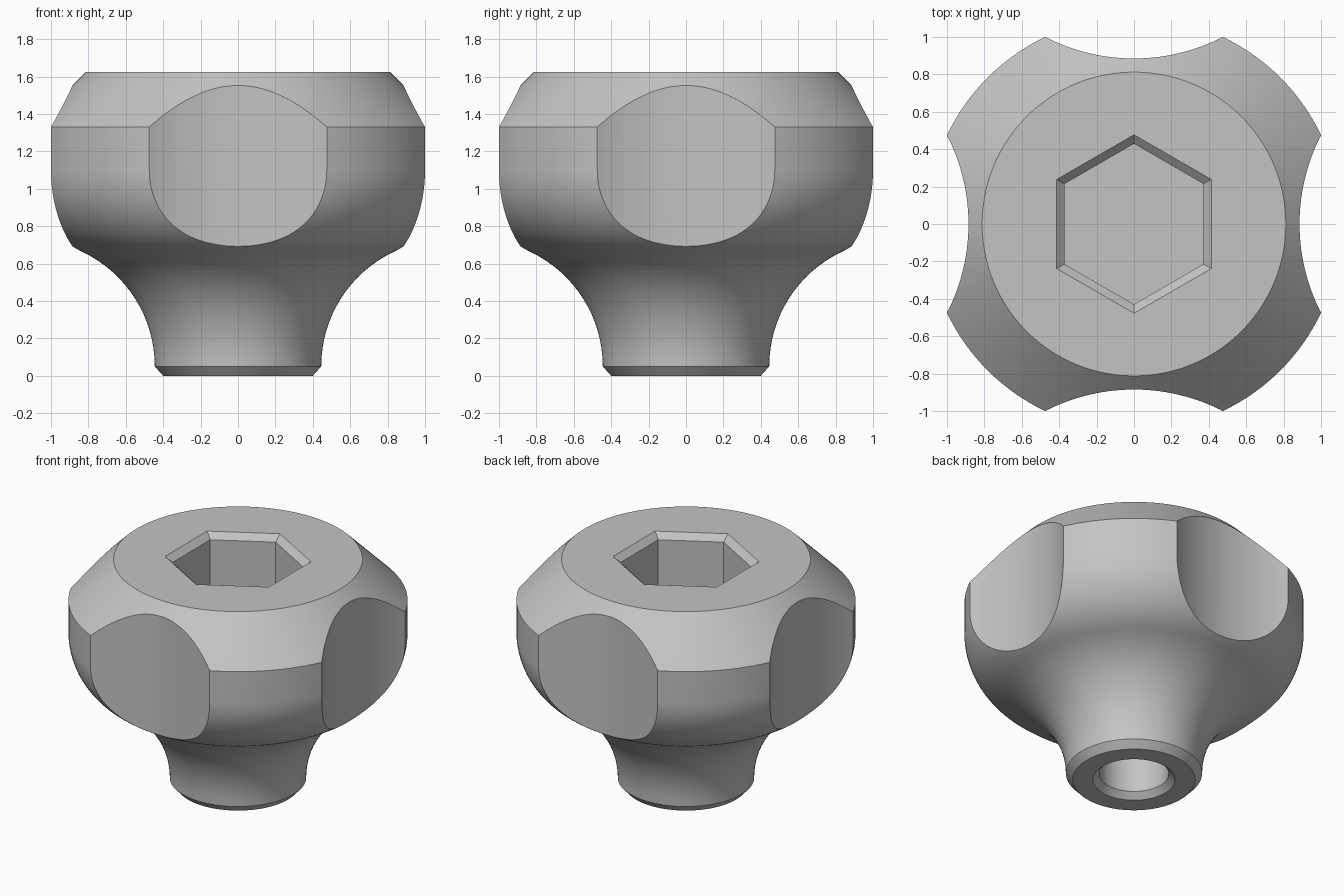
import bpy, bmesh
from math import pi, sin, cos, atan2
from mathutils import Vector

if "Cube" in bpy.data.objects:
    bpy.data.objects.remove(bpy.data.objects["Cube"])

grey = bpy.data.materials.new("light_grey")
grey.use_nodes = True
colour = (0.55, 0.55, 0.55, 1)
grey.diffuse_color = colour
grey.node_tree.nodes["Principled BSDF"].inputs["Base Color"].default_value = colour


def lathe(name, profile, steps, centre=(0, 0, 0)):
    """Revolve (radius, height) points, starting on +y, around a vertical axis."""
    bm = bmesh.new()
    verts = [bm.verts.new((0, r, z)) for r, z in profile]
    edges = [bm.edges.new(pair) for pair in zip(verts, verts[1:])]
    bmesh.ops.spin(bm, geom=verts + edges, cent=(0, 0, 0), axis=(0, 0, 1),
                   angle=2 * pi, steps=steps)
    bmesh.ops.remove_doubles(bm, verts=bm.verts, dist=1e-5)
    bmesh.ops.recalc_face_normals(bm, faces=bm.faces)
    bmesh.ops.translate(bm, verts=bm.verts, vec=centre)
    mesh = bpy.data.meshes.new(name)
    bm.to_mesh(mesh)
    bm.free()
    mesh.materials.append(grey)
    obj = bpy.data.objects.new(name, mesh)
    bpy.context.collection.objects.link(obj)
    return obj


def arc(centre, radius, start, end, n):
    angles = [start + (end - start) * i / n for i in range(n + 1)]
    return [(centre[0] + radius * cos(a), centre[1] + radius * sin(a)) for a in angles]


# Outline of the head and neck: a concave flare that runs smoothly into a round belly
rim, neck_r, belly_r, flare_r = 1.107, 0.445, 0.486, 0.678
flare_c = Vector((neck_r + flare_r, 0.05))
belly_c = Vector((rim - belly_r, 1.1))
line = belly_c - flare_c
meet = atan2(line.y, line.x)
flare = arc(flare_c, flare_r, pi, meet, 16)
belly = arc(belly_c, belly_r, meet - pi, 0, 16)
bore = [(0, 0.65), (0.226, 0.65), (0.226, 0.042), (0.268, 0)]
outline = bore + [(0.4, 0)] + flare + belly[1:] + [(rim, 1.33), (0.812, 1.625), (0, 1.625)]
knob = lathe("knob", outline, 144)

# Cutters: four finger scallops and a hexagonal socket with a bevelled mouth
cutters = []
scallop_r, offset = 1.038, 1.923
for x, y in ((1, 0), (0, 1), (-1, 0), (0, -1)):
    cutters.append(lathe("scallop_cutter", [(0, 0.5), (scallop_r, 0.5), (scallop_r, 2), (0, 2)],
                         192, (x * offset, y * offset, 0)))
socket = [(0, 1), (0.429, 1), (0.429, 1.583), (0.477, 1.625), (0.477, 1.8), (0, 1.8)]
cutters.append(lathe("socket_cutter", socket, 6))

bpy.ops.object.select_all(action="DESELECT")
bpy.context.view_layer.objects.active = knob
knob.select_set(True)
for cutter in cutters:
    cutter.hide_render = True
    cut = knob.modifiers.new("cut", "BOOLEAN")
    cut.operation = "DIFFERENCE"
    cut.solver = "EXACT"
    cut.object = cutter
    bpy.ops.object.modifier_apply(modifier=cut.name)
    bpy.data.objects.remove(cutter)

# Smooth curves, crisp edges
bpy.ops.object.shade_smooth_by_angle(angle=pi / 9)
